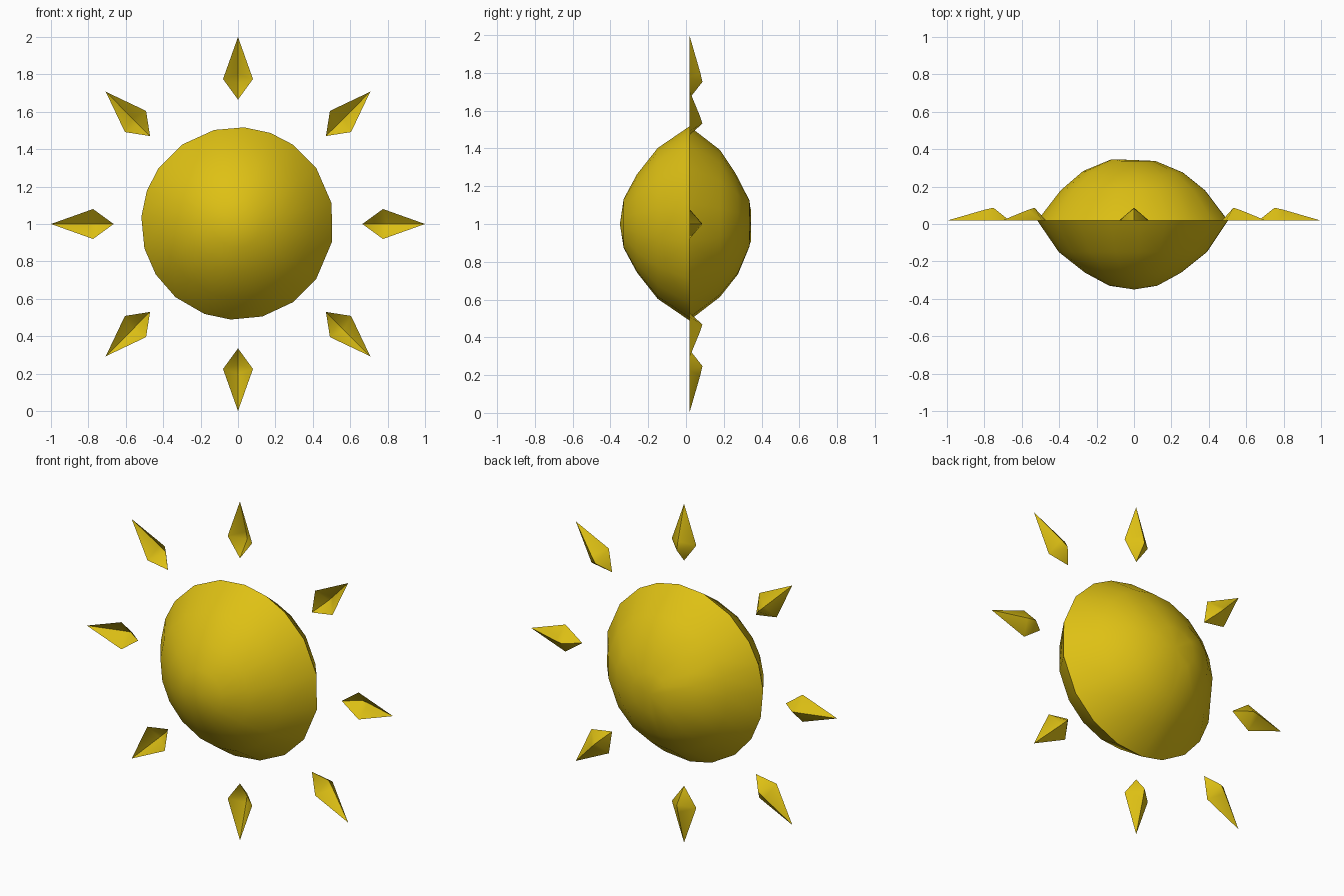
import bpy
import bmesh
from math import cos, sin, radians, tau

cube = bpy.data.objects.get("Cube")
if cube:
    bpy.data.objects.remove(cube, do_unlink=True)

CENTRE_Z = 1.0
RIM_Y = 0.018

gold = bpy.data.materials.new("sun_yellow")
gold.use_nodes = True
colour = (0.73, 0.53, 0.007, 1)
gold.diffuse_color = colour
gold.node_tree.nodes["Principled BSDF"].inputs["Base Color"].default_value = colour


def finish(name, bm, angle):
    """Turn a bmesh into a shaded object with the sun colour."""
    mesh = bpy.data.meshes.new(name)
    bm.to_mesh(mesh)
    bm.free()
    mesh.materials.append(gold)
    obj = bpy.data.objects.new(name, mesh)
    bpy.context.collection.objects.link(obj)
    bpy.ops.object.select_all(action='DESELECT')
    obj.select_set(True)
    bpy.context.view_layer.objects.active = obj
    bpy.ops.object.shade_smooth_by_angle(angle=radians(angle))
    return obj


# Sun body: two domes that meet at a slightly uneven rim
rim_angles = [86, 70, 55, 35, 12, -11, -35, -55, -75, -94,
              -110, -130, -148, -165, -184, -200, -215, -235, -256]
profile = [(0.515, RIM_Y), (0.4, -0.15), (0.26, -0.26), (0.13, -0.33)]
back_profile = [(0.39, 0.18), (0.27, 0.275), (0.12, 0.337)]

bm = bmesh.new()


def ring(radius, y):
    return [bm.verts.new((radius * cos(radians(a)) - 0.003, y,
                          CENTRE_Z + 0.003 + radius * sin(radians(a))))
            for a in rim_angles]


def dome(rings, pole_y):
    pole = bm.verts.new((0, pole_y, CENTRE_Z))
    count = len(rim_angles)
    for i in range(count):
        j = (i + 1) % count
        for outer, inner in zip(rings, rings[1:]):
            bm.faces.new((outer[i], outer[j], inner[j], inner[i]))
        bm.faces.new((rings[-1][i], rings[-1][j], pole))


front_rings = [ring(r, y) for r, y in profile]
back_rings = [front_rings[0]] + [ring(r, y) for r, y in back_profile]
dome(front_rings, -0.35)
dome(back_rings, 0.342)

# Uneven back: fuller on the right, flatter towards the top
for v in bm.verts:
    height = v.co.z - CENTRE_Z
    if v.co.y > 0.25:
        if v.co.x < 0 and abs(height) < 0.1:
            v.co.y += 0.008
        if height > 0.2:
            v.co.y -= 0.015
bmesh.ops.recalc_face_normals(bm, faces=bm.faces)
finish("sun_body", bm, 50)


# Rays: hollow kite shells, open to the front, with a ridge at the back
def ray(index):
    turn = tau * index / 8
    shell = bmesh.new()

    def point(along, across, y):
        return shell.verts.new((along * cos(turn) - across * sin(turn), y,
                                CENTRE_Z + along * sin(turn) + across * cos(turn)))

    tip = point(1.0, 0, RIM_Y)
    inner = point(0.665, 0, RIM_Y)
    ridge = point(0.8, 0, 0.076)
    peak = point(0.752, 0, 0.087)
    for side in (1, -1):
        corner = point(0.775, 0.08 * side, RIM_Y)
        for a, b in ((tip, ridge), (ridge, peak), (peak, inner)):
            shell.faces.new((corner, a, b))
    bmesh.ops.recalc_face_normals(shell, faces=shell.faces)
    if sum(f.normal.y for f in shell.faces) < 0:
        bmesh.ops.reverse_faces(shell, faces=shell.faces)
    finish(f"sun_ray_{index + 1}", shell, 45)


for i in range(8):
    ray(i)
